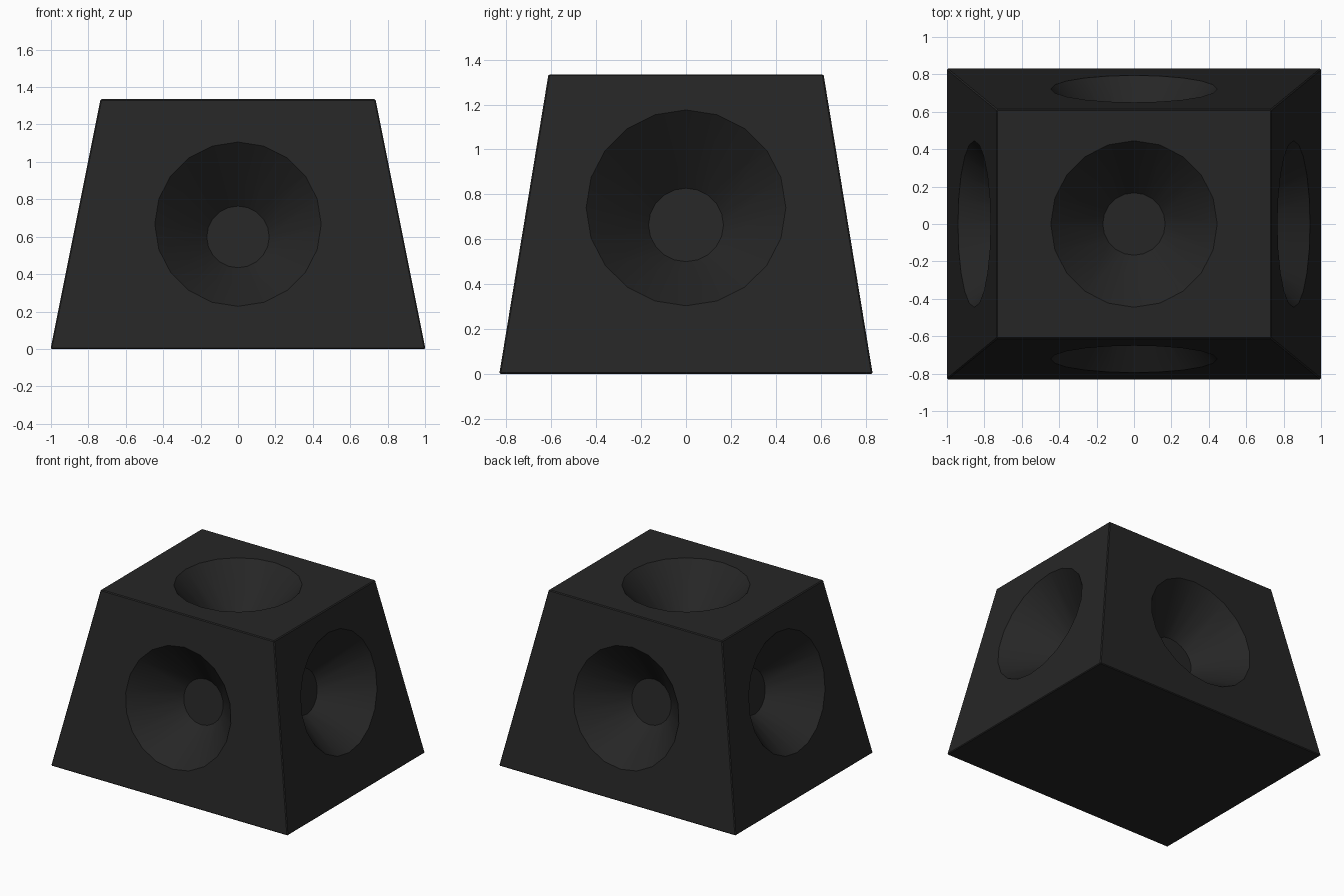
import bpy
import bmesh
import math
from mathutils import Matrix, Vector

HEIGHT = 1.335
BASE = Vector((1.002, 0.832))    # half sizes at the bottom
TOP = Vector((0.735, 0.613))     # half sizes at the top
RIM, FLOOR, SIDES = 0.445, 0.167, 20

cube = bpy.data.objects.get("Cube")
if cube:
    bpy.data.objects.remove(cube, do_unlink=True)


def new_object(name, bm):
    mesh = bpy.data.meshes.new(name)
    bm.to_mesh(mesh)
    bm.free()
    obj = bpy.data.objects.new(name, mesh)
    bpy.context.collection.objects.link(obj)
    return obj


# Material
charcoal = bpy.data.materials.new("charcoal")
charcoal.use_nodes = True
color = (0.019, 0.019, 0.019, 1)
charcoal.diffuse_color = color
charcoal.node_tree.nodes["Principled BSDF"].inputs["Base Color"].default_value = color

# Tapered block with slightly chamfered edges
bm = bmesh.new()
bmesh.ops.create_cube(bm, size=2)
for v in bm.verts:
    half = TOP if v.co.z > 0 else BASE
    v.co = (v.co.x * half.x, v.co.y * half.y, HEIGHT if v.co.z > 0 else 0)
bmesh.ops.bevel(bm, geom=bm.edges[:], offset=0.006, offset_type='OFFSET',
                segments=1, affect='EDGES')
block = new_object("dished_block", bm)
block.data.materials.append(charcoal)

# Conical dish cutters: one on the top and one on each sloping side
cutters = bmesh.new()
EXTRA = 0.1


def add_dish(center, across, up, outward):
    """Cone whose rim lies on the face at center; outward runs floor to rim."""
    m = Matrix((across, up, outward)).transposed().to_4x4()
    m.translation = center
    shift = Matrix.Translation((0, 0, (EXTRA - 1) / 2))
    bmesh.ops.create_cone(cutters, cap_ends=True, segments=SIDES, radius1=FLOOR,
                          radius2=RIM + EXTRA * (RIM - FLOOR),
                          depth=1 + EXTRA, matrix=m @ shift)


add_dish(Vector((0, 0, HEIGHT)), Vector((1, 0, 0)), Vector((0, 1, 0)),
         Vector((0, 0, 0.31)))
for axis, z, drop in ((0, 0.74, 0.076), (1, 0.667, 0.068)):
    lean = (BASE[axis] - TOP[axis]) / HEIGHT
    for side in (1, -1):
        normal = Vector((0, 0, 0))
        normal[axis] = side
        up = (Vector((0, 0, 1)) - normal * lean).normalized()
        center = normal * (BASE[axis] - lean * z) + Vector((0, 0, z))
        across = up.cross(normal).normalized()
        add_dish(center, across, up, normal * 0.305 + Vector((0, 0, drop)))
bmesh.ops.recalc_face_normals(cutters, faces=cutters.faces[:])
cutter = new_object("dish_cutter", cutters)
cutter.data.materials.append(charcoal)
cutter.hide_render = True

# Cut the dishes and shade them smooth
cut = block.modifiers.new("dishes", 'BOOLEAN')
cut.operation = 'DIFFERENCE'
cut.solver = 'EXACT'
cut.object = cutter
bpy.ops.object.select_all(action='DESELECT')
block.select_set(True)
bpy.context.view_layer.objects.active = block
bpy.ops.object.modifier_apply(modifier=cut.name)
bpy.data.objects.remove(cutter, do_unlink=True)
bpy.ops.object.shade_smooth_by_angle(angle=math.radians(30))
